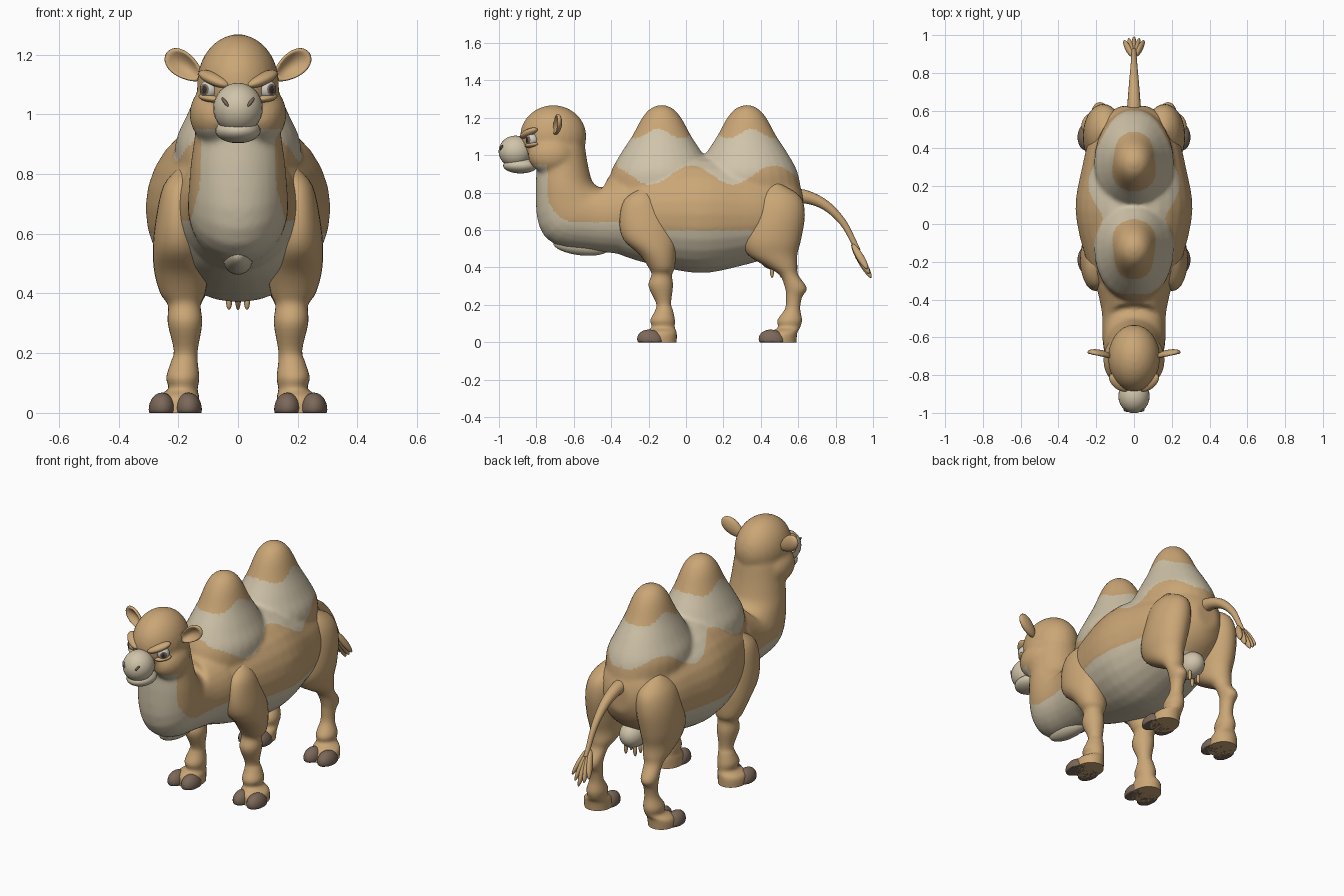
import bpy, bmesh
from math import cos, sin, pi, radians, hypot
from mathutils import Matrix, Vector, Euler

cube = bpy.data.objects.get("Cube")
if cube:
    bpy.data.objects.remove(cube, do_unlink=True)


def material(name, rgb):
    m = bpy.data.materials.new(name)
    m.use_nodes = True
    m.diffuse_color = (*rgb, 1)
    m.node_tree.nodes["Principled BSDF"].inputs["Base Color"].default_value = (*rgb, 1)
    return m


tan = material("tan fur", (.59, .38, .18))
cream = material("cream fur", (.63, .55, .40))
hoof = material("hoof brown", (.2, .14, .1))
white = material("eye white", (.62, .6, .54))
dark = material("dark pupil", (.04, .03, .025))


def spline(rows, steps):
    """Catmull-Rom resampling of section rows."""
    out = []
    last = len(rows) - 1
    for i in range(last):
        quad = (rows[max(i - 1, 0)], rows[i], rows[i + 1], rows[min(i + 2, last)])
        for k in range(steps):
            t = k / steps
            out.append([b + t * ((c - a) / 2 + t * ((2 * a - 5 * b + 4 * c - d) / 2
                        + t * (3 * b - a - 3 * c + d) / 2)) for a, b, c, d in zip(*quad)])
    return out + [rows[-1]]


def loft(bm, rows, sides=28, steps=4):
    """Skin elliptical sections: x, y, z, x radius, in-plane radius, tilt in degrees."""
    previous = None
    for x, y, z, rx, ru, tilt in spline(rows, steps):
        a = radians(tilt)
        ring = []
        for k in range(sides):
            w = 2 * pi * k / sides
            u = ru * sin(w)
            ring.append(bm.verts.new((x + rx * cos(w), y + u * cos(a), z + u * sin(a))))
        if previous:
            for k in range(sides):
                n = (k + 1) % sides
                bm.faces.new((previous[k], previous[n], ring[n], ring[k]))
        else:
            bm.faces.new(ring)
        previous = ring
    bm.faces.new(previous)


def ball(bm, loc, radii, rot=(0, 0, 0), segments=24):
    spin = Euler([radians(r) for r in rot]).to_matrix().to_4x4()
    matrix = Matrix.Translation(loc) @ spin @ Matrix.Diagonal((*radii, 1))
    return bmesh.ops.create_uvsphere(bm, u_segments=segments, v_segments=segments * 2 // 3,
                                     radius=1, matrix=matrix)["verts"]


def finish(name, bm, mats, rule=None):
    bmesh.ops.recalc_face_normals(bm, faces=bm.faces)
    mesh = bpy.data.meshes.new(name)
    bm.to_mesh(mesh)
    bm.free()
    for m in mats:
        mesh.materials.append(m)
    obj = bpy.data.objects.new(name, mesh)
    bpy.context.collection.objects.link(obj)
    paint(mesh, rule)
    return obj


def paint(mesh, rule):
    for p in mesh.polygons:
        p.use_smooth = len(p.vertices) < 20
        if rule:
            p.material_index = rule(p.center)


def single_ball(name, mat, *args):
    bm = bmesh.new()
    ball(bm, *args)
    return finish(name, bm, [mat])


SIDES = ((1, "left"), (-1, "right"))

# Torso, humps, neck and head fused into one skin
bm = bmesh.new()
torso = [(-.45, .12, .54, .82), (-.38, .17, .48, .88), (-.2, .25, .42, .95), (.07, .31, .37, 1),
         (.3, .275, .41, .96), (.45, .235, .46, .92), (.57, .16, .55, .88), (.625, .07, .64, .8)]
loft(bm, [(0, y, (lo + hi) / 2, rx, (hi - lo) / 2, 90) for y, rx, lo, hi in torso])
hump = [(.75, .3, .2), (.9, .275, .21), (1, .225, .17), (1.1, .16, .125), (1.2, .105, .09),
        (1.25, .06, .055), (1.27, .01, .01)]
for peak in (-.13, .325):
    loft(bm, [(0, peak, z, rx, ry, 0) for z, ry, rx in hump])
neck = [(-.67, 1.05, .13, .13, 0), (-.66, .93, .145, .14, 0), (-.645, .82, .16, .16, 8),
        (-.59, .7, .168, .215, 40), (-.47, .685, .17, .2, 75), (-.33, .69, .2, .22, 90)]
loft(bm, [(0, *row) for row in neck])
ball(bm, (0, -.71, 1.1), (.138, .178, .168))
for s, side in SIDES:
    ball(bm, (s * .075, -.72, 1.0), (.088, .125, .1))
body = finish("body", bm, [tan, cream])
remesh = body.modifiers.new("fuse", 'REMESH')
remesh.mode = 'VOXEL'
remesh.voxel_size = .011
soften = body.modifiers.new("soften", 'SMOOTH')
soften.factor = .5
soften.iterations = 10
graph = bpy.context.evaluated_depsgraph_get()
fused = bpy.data.meshes.new_from_object(body.evaluated_get(graph))
body.modifiers.clear()
body.data = fused
if not fused.materials:
    fused.materials.append(tan)
    fused.materials.append(cream)


def coat(c):
    """Cream saddle band, belly and throat bib."""
    low = .895 + .05 * cos(2 * pi * (c.y - .03) / .44)
    high = 1.115 + .025 * cos(2 * pi * (c.y - .35) / .25)
    saddle = low < c.z < high and -.37 < c.y < .6
    belly = c.z < .6 and -.36 < c.y < .52
    bib = c.y < -.35 and c.z < .95 and hypot(min(0, c.y + .58), min(0, c.z - .8)) > .16
    return int(saddle or belly or bib)


paint(fused, coat)

# Chest keel
single_ball("chest_keel", cream, (0, -.56, .515), (.05, .15, .05), (-6, 0, 0))

# Muzzle, jaw and nostrils
single_ball("upper_muzzle", cream, (0, -.912, 1.02), (.083, .09, .085))
single_ball("lower_jaw", cream, (0, -.885, .945), (.076, .093, .042))
for s, side in SIDES:
    single_ball(side + "_nostril", hoof, (s * .042, -.986, 1.04), (.006, .008, .02),
                (0, s * 40, s * 20))

# Eyes, lids and slanted brows
for s, side in SIDES:
    bm = bmesh.new()
    centre = Vector((s * .094, -.822, 1.083))
    ball(bm, centre, (.034, .034, .034), (90, 0, s * 40))
    look = Vector((s * .62, -.78, 0))

    def gaze(c):
        d = (c - centre).normalized().dot(look)
        return 2 if d > .95 else 1 if d > .84 else 0

    finish(side + "_eye", bm, [white, hoof, dark], gaze)
    single_ball(side + "_lower_lid", tan, (s * .095, -.825, 1.055), (.045, .028, .014),
                (0, s * -8, s * 45))
    single_ball(side + "_brow", tan, (s * .08, -.84, 1.118), (.066, .034, .021),
                (0, s * -20, s * 40))

# Ears: leaves with a hollow front
for s, side in SIDES:
    bm = bmesh.new()
    ball(bm, (0, 0, 0), (.075, .024, .042))
    for v in bm.verts:
        rim = (v.co.x / .075) ** 2 + (v.co.z / .042) ** 2
        if v.co.y < 0:
            v.co.y += .04 * max(0, 1 - rim / .8)
        v.co.z *= 1 + 3 * v.co.x
    spin = Euler((0, radians(-36), radians(12))).to_matrix().to_4x4()
    bm.transform(Matrix.Diagonal((s, 1, 1, 1)) @ Matrix.Translation((.18, -.69, 1.162)) @ spin)
    finish(side + "_ear", bm, [tan])

# Legs: rows of height, front, back, inner and outer limits
front_leg = [(.82, -.25, -.2, .16, .2), (.76, -.33, -.15, .14, .25), (.65, -.355, -.09, .13, .275),
             (.55, -.335, -.055, .11, .285), (.47, -.25, -.055, .1, .28), (.4, -.2, -.06, .11, .26),
             (.36, -.185, -.075, .125, .235), (.3, -.2, -.07, .12, .235), (.21, -.16, -.08, .135, .215),
             (.17, -.165, -.07, .135, .225), (.12, -.19, -.06, .13, .24), (.08, -.185, -.06, .135, .235),
             (.05, -.22, -.05, .13, .275), (0, -.23, -.05, .13, .28)]
hind_leg = [(.85, .45, .5, .12, .17), (.78, .36, .61, .07, .235), (.68, .33, .635, .06, .265),
            (.55, .3, .615, .07, .27), (.47, .33, .595, .085, .255), (.41, .42, .595, .1, .24),
            (.36, .5, .6, .125, .225), (.29, .53, .645, .135, .225), (.24, .535, .62, .14, .215),
            (.18, .53, .61, .14, .215), (.12, .49, .62, .13, .235), (.08, .49, .61, .135, .235),
            (.05, .45, .595, .13, .275), (0, .42, .59, .13, .28)]
for label, rows, tip in (("front", front_leg, -.26), ("hind", hind_leg, .39)):
    for s, side in SIDES:
        bm = bmesh.new()
        loft(bm, [(s * (i + o) / 2, (f + b) / 2, z, (o - i) / 2, (b - f) / 2, 0)
                  for z, f, b, i, o in rows])
        finish(f"{side}_{label}_leg", bm, [tan])
        # Cloven toes flattened on the ground
        bm = bmesh.new()
        for x in (.166, .254):
            ball(bm, (s * x, tip + .07, .012), (.045, .072, .055), (-12, 0, 0))
        for v in bm.verts:
            v.co.z = max(v.co.z, 0)
        finish(f"{side}_{label}_toes", bm, [hoof])

# Udder
single_ball("udder", cream, (0, .48, .46), (.07, .09, .075))
bm = bmesh.new()
for x in (-.03, .03):
    for y in (.46, .51):
        ball(bm, (x, y, .38), (.011, .011, .035), (0, 0, 0), 12)
finish("teats", bm, [tan])

# Tail and tuft
bm = bmesh.new()
tail = [(.57, .78, .04, .045, 80), (.65, .775, .034, .035, 72), (.75, .73, .026, .026, 55),
        (.84, .64, .018, .019, 40), (.9, .53, .013, .015, 30), (.92, .49, .012, .014, 30)]
loft(bm, [(0, *row) for row in tail], 16)
finish("tail", bm, [tan])
bm = bmesh.new()
for fan in (-2, -1, 0, 1, 2):
    ball(bm, (fan * .016, .938 - .004 * abs(fan), .435 + .012 * abs(fan)),
         (.014, .02, .105 - .012 * abs(fan)), (30, fan * -9, 0), 16)
finish("tail_tuft", bm, [tan])
